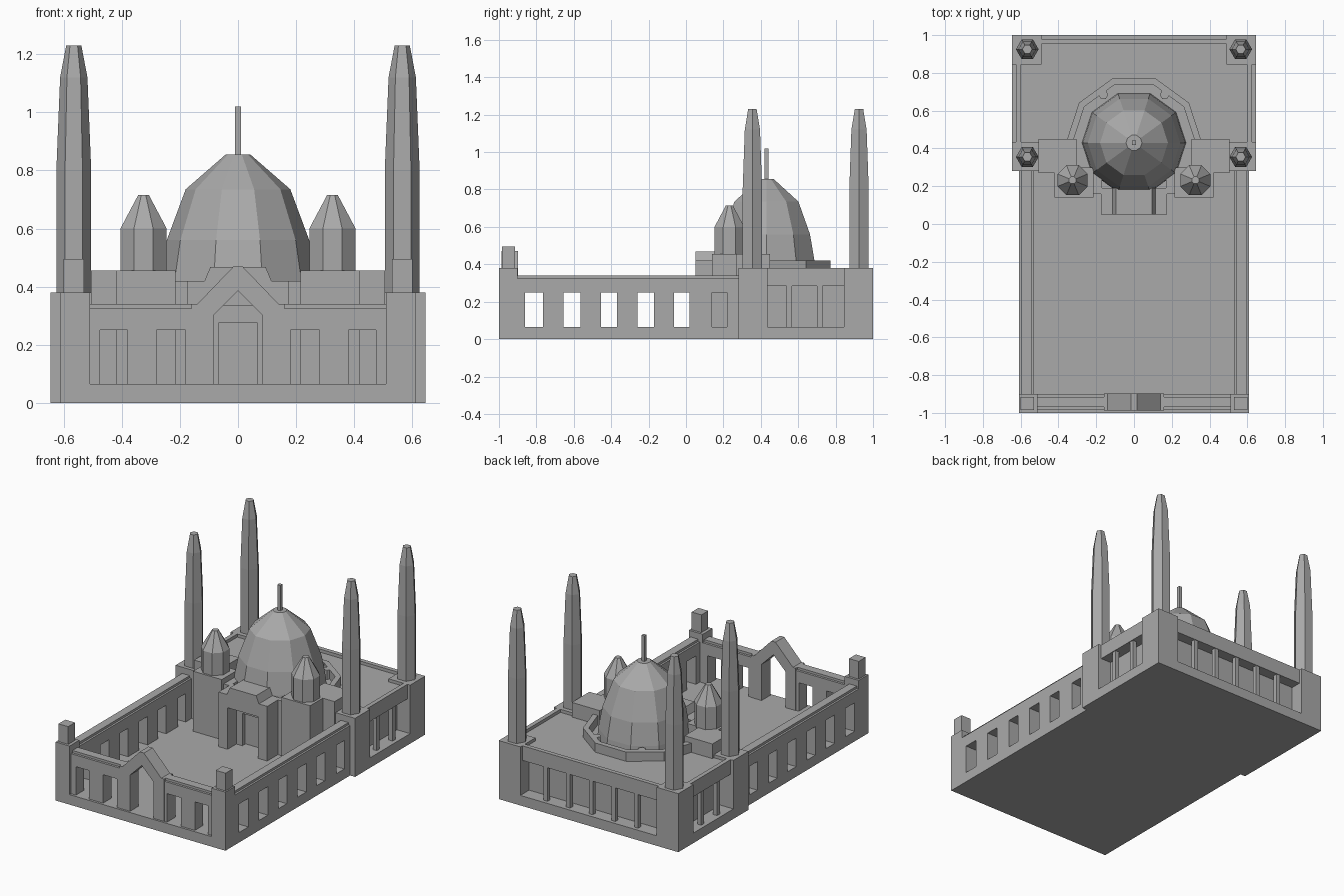
import bpy, bmesh, math
from mathutils import Matrix, Vector

if "Cube" in bpy.data.objects:
    bpy.data.objects.remove(bpy.data.objects["Cube"])

stone = bpy.data.materials.new("grey stone")
stone.use_nodes = True
GREY = (0.4, 0.4, 0.4, 1)
stone.diffuse_color = GREY
stone.node_tree.nodes["Principled BSDF"].inputs["Base Color"].default_value = GREY


def finish(name, bm):
    bmesh.ops.recalc_face_normals(bm, faces=bm.faces)
    mesh = bpy.data.meshes.new(name)
    bm.to_mesh(mesh)
    bm.free()
    mesh.materials.append(stone)
    obj = bpy.data.objects.new(name, mesh)
    bpy.context.collection.objects.link(obj)
    return obj


def boxes(name, spans):
    """Join boxes given as (x0, x1, y0, y1, z0, z1)."""
    bm = bmesh.new()
    for x0, x1, y0, y1, z0, z1 in spans:
        move = Matrix.Translation(((x0 + x1) / 2, (y0 + y1) / 2, (z0 + z1) / 2))
        scale = Matrix.Diagonal((x1 - x0, y1 - y0, z1 - z0, 1))
        bmesh.ops.create_cube(bm, size=1, matrix=move @ scale)
    return finish(name, bm)


def both(span):
    x0, x1, *rest = span
    return [span, (-x1, -x0, *rest)]


def lathe(name, x, y, sides, profile, turn=0.0):
    """Faceted solid from (radius, z) rings, closed at both ends."""
    bm = bmesh.new()
    rings = []
    for r, z in profile:
        angles = [turn + math.tau * i / sides for i in range(sides)]
        rings.append([bm.verts.new((x + r * math.cos(a), y + r * math.sin(a), z)) for a in angles])
    for low, high in zip(rings, rings[1:]):
        for i in range(sides):
            j = (i + 1) % sides
            bm.faces.new((low[i], low[j], high[j], high[i]))
    bm.faces.new(rings[0])
    bm.faces.new(rings[-1])
    return finish(name, bm)


def prism(name, outline, axis, start, end):
    """Extrude an outline along y (points are x, z) or z (points are x, y)."""
    bm = bmesh.new()
    place = (lambda a, b: (a, start, b)) if axis == "y" else (lambda a, b: (a, b, start))
    face = bm.faces.new([bm.verts.new(place(a, b)) for a, b in outline])
    out = bmesh.ops.extrude_face_region(bm, geom=[face])
    step = Vector((0, end - start, 0) if axis == "y" else (0, 0, end - start))
    bmesh.ops.translate(bm, verts=[v for v in out["geom"] if isinstance(v, bmesh.types.BMVert)], vec=step)
    return finish(name, bm)


def piers(start, end, openings):
    """Solid stretches left between openings."""
    edges = [start] + [e for pair in openings for e in pair] + [end]
    return list(zip(edges[::2], edges[1::2]))


SILL, HEAD, WALL, ROOF = 0.065, 0.25, 0.34, 0.38
MID = 0.43

# Ground slabs
boxes("courtyard_floor", [(-0.61, 0.61, -1, 0.3, 0, SILL)])
boxes("hall_base", [(-0.645, 0.645, 0.28, 1, 0, SILL)])

# Courtyard side walls with a row of windows
windows = [(-0.86, -0.765), (-0.655, -0.565), (-0.455, -0.37), (-0.26, -0.17), (-0.065, 0.02), (0.14, 0.22)]
spans = [(0.53, 0.61, a, b, SILL, HEAD) for a, b in piers(-0.92, 0.3, windows)]
spans += [(0.53, 0.61, -0.92, 0.3, HEAD, 0.325), (0.543, 0.597, -0.92, 0.3, 0.325, WALL)]
boxes("courtyard_side_walls", [s for span in spans for s in both(span)])

# Front wall, left and right of the gate
spans = [(a, b, -0.985, -0.9, SILL, HEAD) for a, b in piers(0.15, 0.53, [(0.18, 0.28), (0.38, 0.475)])]
spans += [(0.15, 0.53, -0.985, -0.9, HEAD, 0.325), (0.15, 0.53, -0.97, -0.915, 0.325, WALL)]
boxes("front_walls", [s for span in spans for s in both(span)])

# Gabled gate with a pointed opening
half = [(0, 0.385), (0.085, 0.3), (0.085, SILL), (0.16, SILL), (0.16, WALL), (0.14, WALL), (0.015, 0.47)]
prism("front_gate", half + [(-x, z) for x, z in reversed(half[1:])], "y", -0.987, -0.897)

# Corner posts with caps
boxes("corner_posts", both((0.51, 0.61, -1, -0.9, 0, ROOF)))
boxes("post_caps", both((0.53, 0.6, -0.985, -0.915, ROOF, 0.495)))

# Hall core, roof edge and corner blocks
boxes("hall_core", [(-0.55, 0.55, 0.28, 0.91, SILL, 0.36)])
boxes("hall_upper_band", both((0.53, 0.625, 0.4, 0.9, 0.285, 0.36))
      + both((0.597, 0.625, 0.4, 0.9, 0.36, ROOF))
      + [(-0.5, 0.5, 0.88, 0.98, 0.285, 0.36), (-0.5, 0.5, 0.952, 0.98, 0.36, ROOF),
         (-0.5, 0.5, 0.28, 0.3, 0.36, ROOF)])
boxes("hall_corner_blocks", both((0.49, 0.645, 0.28, 0.435, 0, ROOF)) + both((0.49, 0.645, 0.845, 1, 0, ROOF)))

# Arcade columns along the sides and back
spans = [s for y in (0.552, 0.715) for s in both((0.592, 0.62, y - 0.014, y + 0.014, SILL, 0.285))]
for i in range(5):
    x = 0.163 * (i - 2)
    spans.append((x - 0.014, x + 0.014, 0.948, 0.976, SILL, 0.285))
boxes("arcade_columns", spans)

# Four minarets
for side, sign in (("left", 1), ("right", -1)):
    for place, y in (("front", 0.355), ("back", 0.925)):
        lathe(f"{place}_{side}_minaret", sign * 0.565, y, 6,
              [(0.06, 0.37), (0.06, 0.8), (0.047, 1.12), (0.026, 1.23)])

# Side blocks carrying small turrets
boxes("turret_blocks", both((0.215, 0.42, 0.14, 0.3, SILL, 0.455)) + both((0.305, 0.505, 0.27, 0.45, SILL, 0.455)))
for side, sign in (("left", 1), ("right", -1)):
    lathe(f"{side}_turret", sign * 0.325, 0.232, 8,
          [(0.086, 0.45), (0.086, 0.6), (0.02, 0.715)], math.pi / 8)

# Main dome on its drum
lathe("dome_drum", 0, MID, 10, [(0.27, SILL), (0.27, 0.4)])
lathe("main_dome", 0, MID, 10, [(0.275, 0.36), (0.27, 0.42), (0.245, 0.56), (0.18, 0.735), (0.042, 0.855)])
boxes("dome_finial", [(-0.011, 0.011, MID - 0.011, MID + 0.011, 0.85, 1.02)])

# Half-ring parapet behind the dome
arc = [(math.cos(i * math.pi / 5), math.sin(i * math.pi / 5)) for i in range(6)]
ring = [(0.36 * c, MID + 0.36 * s) for c, s in arc] + [(0.325 * c, MID + 0.325 * s) for c, s in reversed(arc)]
prism("dome_parapet", ring, "z", 0.35, 0.42)
for side, sign in (("left", 1), ("right", -1)):
    lathe(f"{side}_parapet_post", sign * 0.162, 0.685, 6, [(0.026, 0.35), (0.026, 0.42)])

# Entrance portal with raised head and inner door frame
half = [(0.11, 0.335), (0.11, SILL), (0.175, SILL), (0.175, 0.42), (0.115, 0.42), (0.095, 0.468)]
prism("entrance_portal", half + [(-x, z) for x, z in reversed(half)], "y", 0.05, 0.19)
boxes("inner_door_frame", both((0.067, 0.115, 0.14, 0.17, SILL, 0.335)) + [(-0.07, 0.07, 0.14, 0.17, 0.275, 0.335)])
boxes("portal_shoulders", both((0.17, 0.22, 0.16, 0.3, SILL, 0.42)))
